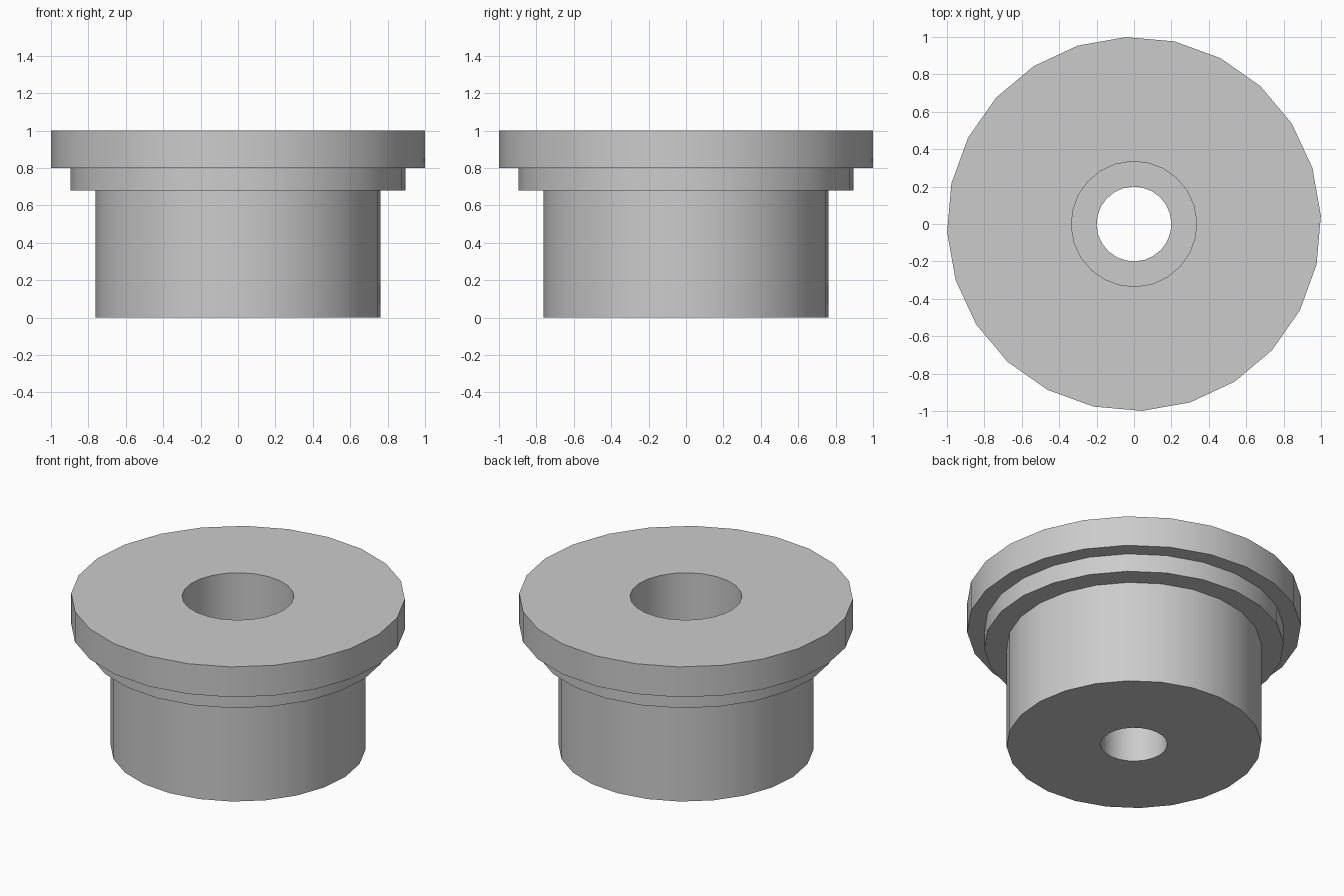
import bpy
import bmesh
import math
from mathutils import Matrix

SIDES = 24
TURN = math.radians(2.5)

cube = bpy.data.objects.get("Cube")
if cube:
    bpy.data.objects.remove(cube, do_unlink=True)

grey = bpy.data.materials.new("plain_grey")
grey.use_nodes = True
grey.diffuse_color = (0.6, 0.6, 0.6, 1)
grey.node_tree.nodes["Principled BSDF"].inputs["Base Color"].default_value = (0.6, 0.6, 0.6, 1)


def lathe(name, profile):
    """Turn a closed (radius, height) profile around the z axis."""
    bm = bmesh.new()
    verts = [bm.verts.new((r, 0, z)) for r, z in profile]
    edges = [bm.edges.new((v, verts[i - 1])) for i, v in enumerate(verts)]
    bmesh.ops.spin(bm, geom=verts + edges, cent=(0, 0, 0), axis=(0, 0, 1),
                   angle=math.tau, steps=SIDES, use_merge=True)
    bmesh.ops.remove_doubles(bm, verts=bm.verts, dist=0.0001)
    bmesh.ops.recalc_face_normals(bm, faces=bm.faces)
    bm.transform(Matrix.Rotation(TURN, 4, "Z"))
    mesh = bpy.data.meshes.new(name)
    bm.to_mesh(mesh)
    bm.free()
    mesh.materials.append(grey)
    obj = bpy.data.objects.new(name, mesh)
    bpy.context.collection.objects.link(obj)
    bpy.ops.object.select_all(action="DESELECT")
    obj.select_set(True)
    bpy.context.view_layer.objects.active = obj
    bpy.ops.object.shade_smooth_by_angle(angle=math.radians(30))
    return obj


# Stepped bushing: body, shoulder, flange, then counterbore and through bore
lathe("flanged_bushing", [
    (0.2, 0), (0.763, 0),
    (0.763, 0.68), (0.897, 0.68),
    (0.897, 0.8), (1, 0.8),
    (1, 1), (0.335, 1),
    (0.335, 0.5), (0.2, 0.5),
])
